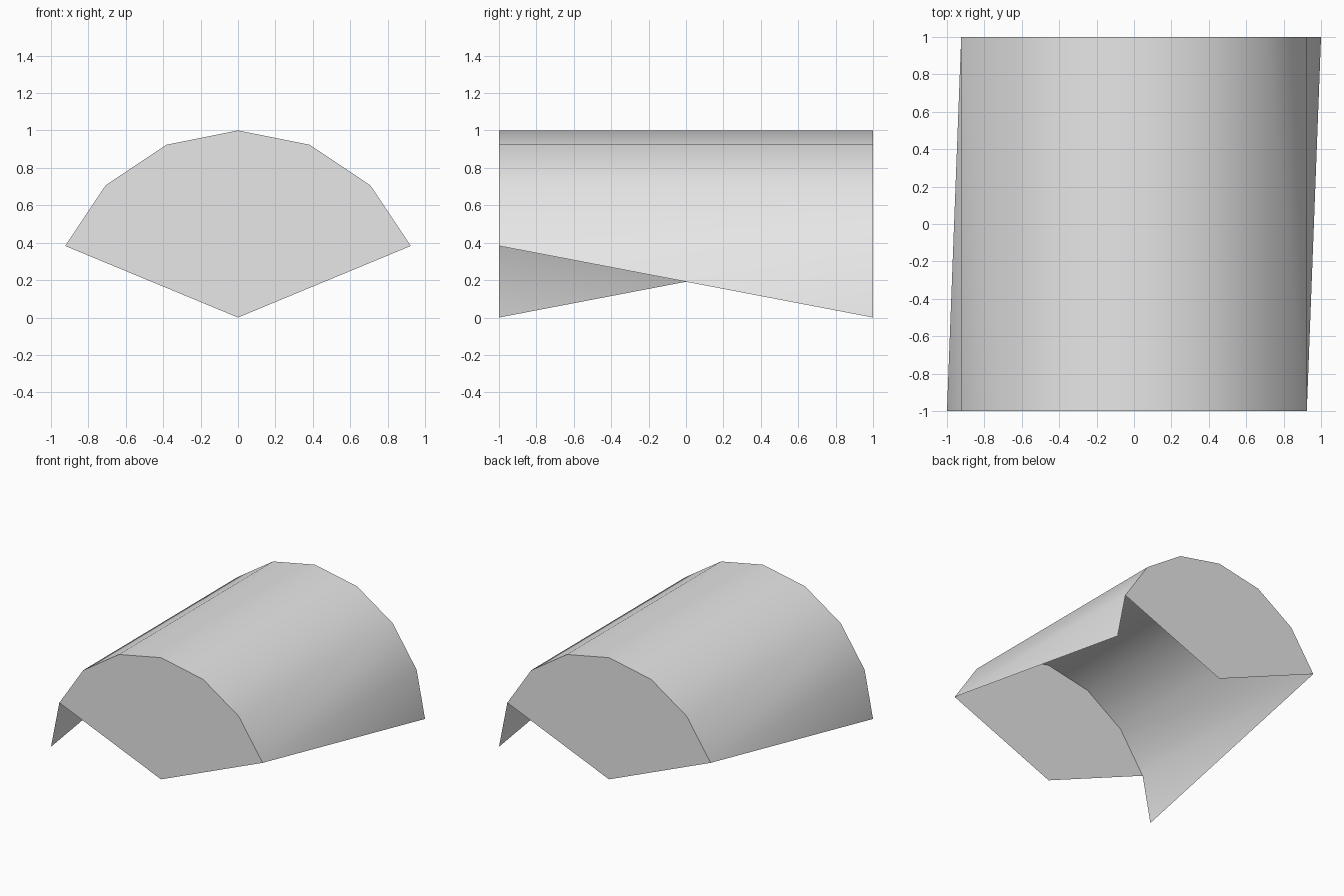
import bpy
import bmesh
from math import cos, sin, pi, radians

STEPS = 8  # strips over the half circle

cube = bpy.data.objects.get("Cube")
if cube:
    bpy.data.objects.remove(cube, do_unlink=True)

grey = bpy.data.materials.new("plain_grey")
grey.use_nodes = True
colour = (0.8, 0.8, 0.8, 1)
grey.diffuse_color = colour
grey.node_tree.nodes["Principled BSDF"].inputs["Base Color"].default_value = colour


def arc_point(i, y):
    angle = pi * i / STEPS
    return (cos(angle), y, sin(angle))


def finish(name, bm):
    mesh = bpy.data.meshes.new(name)
    bm.normal_update()
    bm.to_mesh(mesh)
    bm.free()
    mesh.materials.append(grey)
    obj = bpy.data.objects.new(name, mesh)
    bpy.context.collection.objects.link(obj)
    return obj


# Curved shell: the two bottom corners are cut off diagonally
bm = bmesh.new()
front = [bm.verts.new(arc_point(i, -1)) if i > 0 else None
         for i in range(STEPS + 1)]
back = [bm.verts.new(arc_point(i, 1)) if i < STEPS else None
        for i in range(STEPS + 1)]
for i in range(STEPS):
    corners = [front[i], front[i + 1], back[i + 1], back[i]]
    face = bm.faces.new([v for v in corners if v])
    if face.normal.length == 0:
        face.normal_update()
    if face.normal.dot(face.calc_center_median()) < 0:
        face.normal_flip()
shell = finish("curved_shell", bm)
bpy.ops.object.select_all(action="DESELECT")
shell.select_set(True)
bpy.context.view_layer.objects.active = shell
bpy.ops.object.shade_smooth_by_angle(angle=radians(30))

# Flat fan-shaped end walls
for name, y in (("front_wall", -1), ("back_wall", 1)):
    bm = bmesh.new()
    points = [(0, y, 0)] + [arc_point(i, y) for i in range(1, STEPS)]
    face = bm.faces.new([bm.verts.new(p) for p in points])
    face.normal_update()
    if face.normal.y * y < 0:
        face.normal_flip()
    finish(name, bm)
